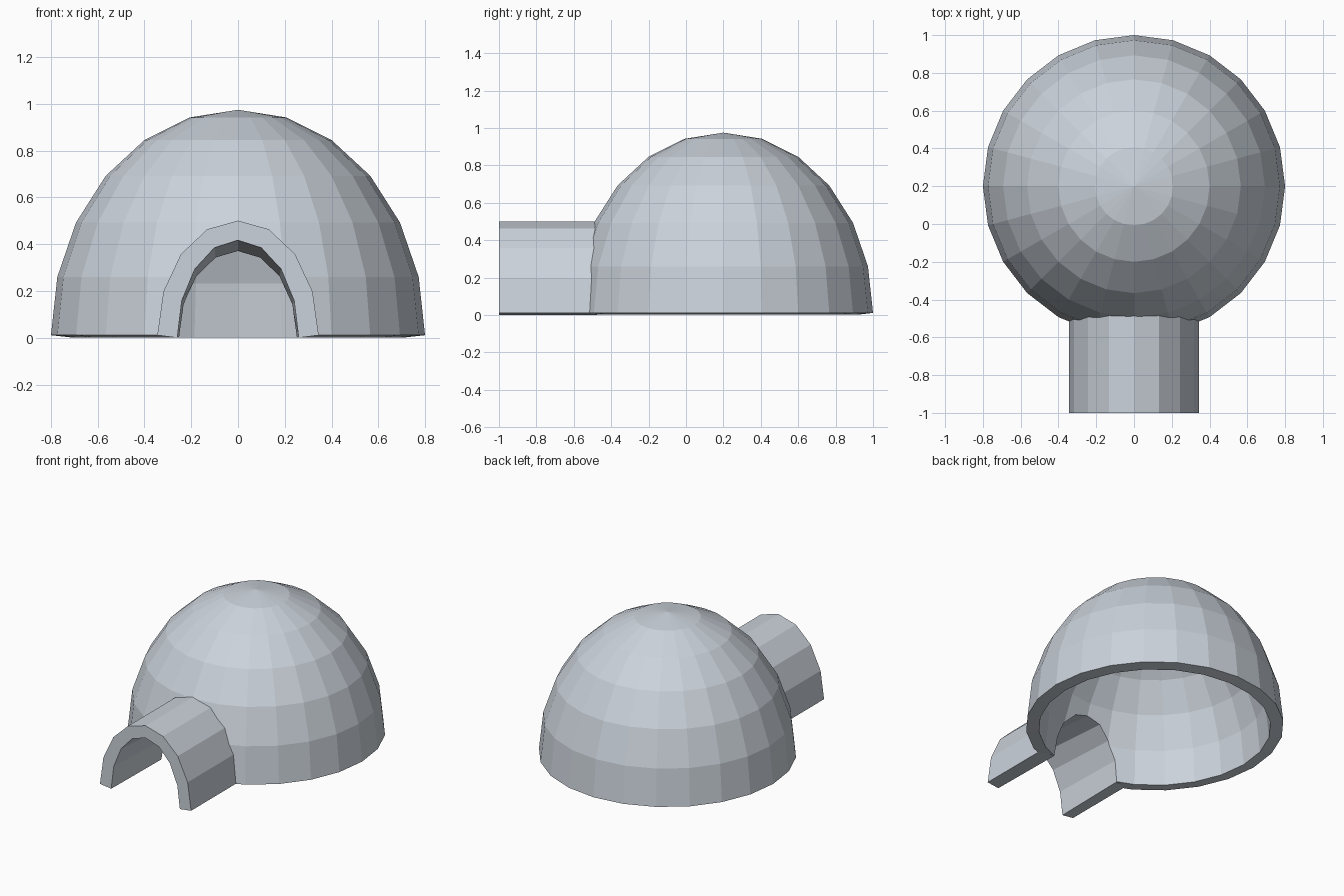
import bpy, bmesh, math

if "Cube" in bpy.data.objects:
    bpy.data.objects.remove(bpy.data.objects["Cube"])

WALL_SEGMENTS = 24
DOME_Y = 0.2
RIM = 0.011          # outer edge of the sloping bottom rim

snow = bpy.data.materials.new("pale_blue_grey")
snow.diffuse_color = (0.60, 0.65, 0.71, 1)
snow.use_nodes = True
snow.node_tree.nodes["Principled BSDF"].inputs["Base Color"].default_value = snow.diffuse_color


def finish(name, bm):
    bmesh.ops.recalc_face_normals(bm, faces=bm.faces)
    mesh = bpy.data.meshes.new(name)
    bm.to_mesh(mesh)
    bm.free()
    mesh.materials.append(snow)
    obj = bpy.data.objects.new(name, mesh)
    bpy.context.collection.objects.link(obj)
    return obj


def dome_rings(bm, radius, height, base):
    """Rings from the rim upwards, closed by a fan at the top."""
    rings = []
    for i in range(6):
        a = math.radians(15 * i)
        r, z = radius * math.cos(a), base + height * math.sin(a)
        rings.append([bm.verts.new((r * math.cos(t), DOME_Y + r * math.sin(t), z))
                      for t in (2 * math.pi * k / WALL_SEGMENTS for k in range(WALL_SEGMENTS))])
    for low, high in zip(rings, rings[1:]):
        bridge(bm, low, high)
    top = bm.verts.new((0, DOME_Y, base + height))
    for k in range(WALL_SEGMENTS):
        bm.faces.new((rings[-1][k - 1], rings[-1][k], top))
    return rings[0]


def bridge(bm, a, b):
    for k in range(len(a)):
        bm.faces.new((a[k - 1], a[k], b[k], b[k - 1]))


def arch(radius, height, base):
    """Eight-sided half-round arch, right foot to left foot."""
    return [(radius * math.cos(math.pi * k / 8), base + height * math.sin(math.pi * k / 8))
            for k in range(9)]


def prism(name, front, y0, back, y1):
    bm = bmesh.new()
    a = [bm.verts.new((x, y0, z)) for x, z in front]
    b = [bm.verts.new((x, y1, z)) for x, z in back]
    bridge(bm, a, b)
    bm.faces.new(a)
    bm.faces.new(b)
    return finish(name, bm)


def combine(target, other, operation):
    mod = target.modifiers.new(operation.lower(), 'BOOLEAN')
    mod.operation, mod.solver, mod.object = operation, 'EXACT', other
    bpy.context.view_layer.objects.active = target
    bpy.ops.object.modifier_apply(modifier=mod.name)
    bpy.data.objects.remove(other)


# Hollow dome with a thick wall
bm = bmesh.new()
bridge(bm, dome_rings(bm, 0.8, 0.964, RIM), dome_rings(bm, 0.72, 0.89, 0.002))
shelter = finish("snow_shelter", bm)

# Entrance tunnel, solid until the passage is cut
section = arch(0.345, 0.49, RIM) + [(-0.26, 0), (0.26, 0)]
tunnel = prism("entrance_tunnel", section, -1.0, section, -0.475)
combine(shelter, tunnel, 'UNION')


# Passage that narrows slightly towards the dome
def passage_section(y):
    t = (y + 1.0) / 0.54
    return arch(0.26 - 0.008 * t, 0.417 - 0.045 * t, 0) + [(-0.26, -0.1), (0.26, -0.1)]


passage = prism("passage_cutter", passage_section(-1.1), -1.1, passage_section(-0.3), -0.3)
passage.hide_render = True
combine(shelter, passage, 'DIFFERENCE')
